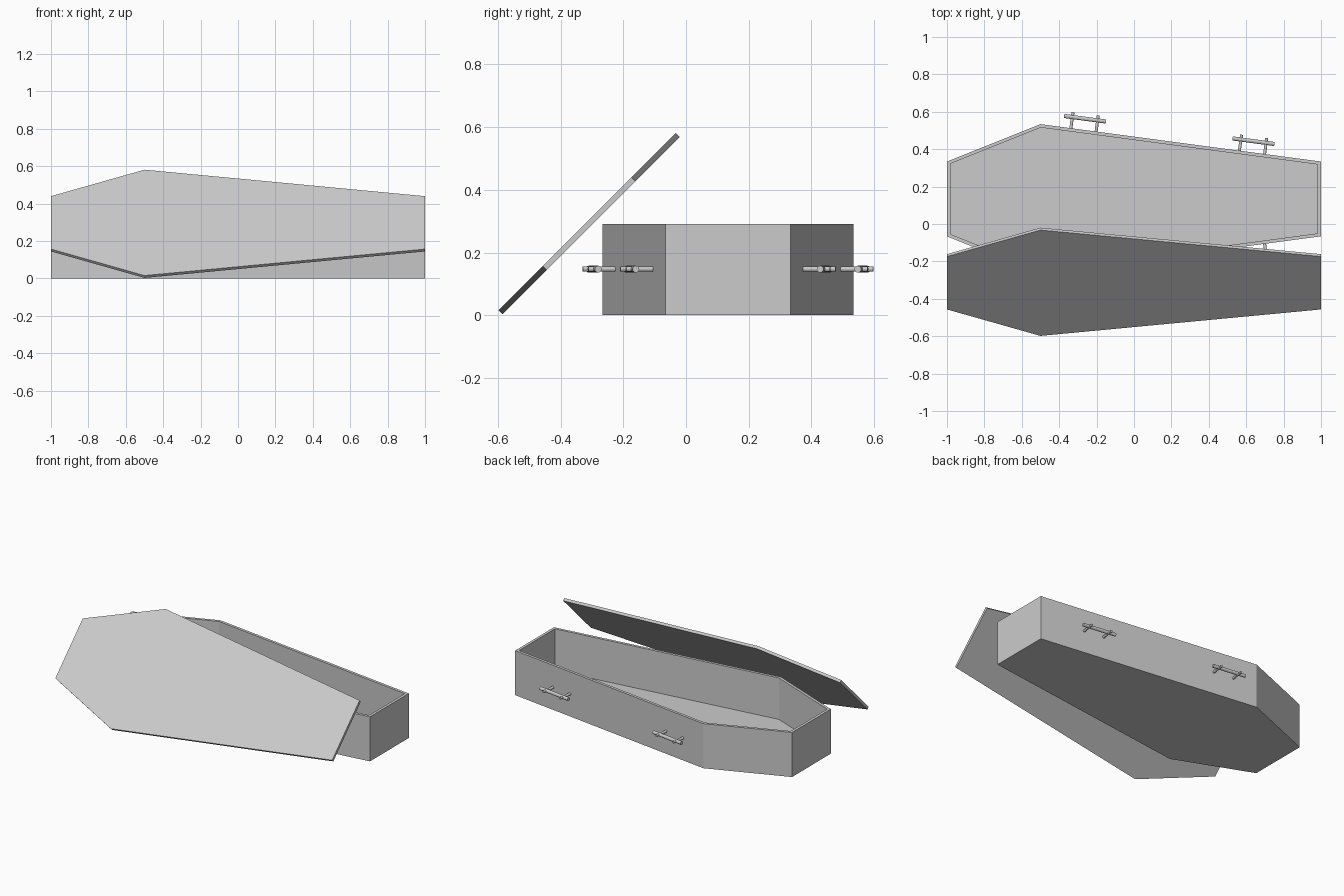
import bpy, bmesh
from math import radians
from mathutils import Vector, Matrix

if "Cube" in bpy.data.objects:
    bpy.data.objects.remove(bpy.data.objects["Cube"])

OUTLINE = [(-1, -0.2), (-0.5, -0.4), (1, -0.2), (1, 0.2), (-0.5, 0.4), (-1, 0.2)]
CENTRE_Y = 0.134
HEIGHT = 0.291
WALL = 0.018


def finish(bm, name):
    bmesh.ops.recalc_face_normals(bm, faces=bm.faces[:])
    mesh = bpy.data.meshes.new(name)
    bm.to_mesh(mesh)
    bm.free()
    ob = bpy.data.objects.new(name, mesh)
    bpy.context.collection.objects.link(ob)
    return ob


def prism(bm, z0, z1):
    """Six-sided prism from the outline; returns its top face."""
    low = [bm.verts.new((x, y, z0)) for x, y in OUTLINE]
    high = [bm.verts.new((x, y, z1)) for x, y in OUTLINE]
    n = len(OUTLINE)
    for i in range(n):
        j = (i + 1) % n
        bm.faces.new((low[i], low[j], high[j], high[i]))
    bm.faces.new(low[::-1])
    return bm.faces.new(high)


def rod(bm, a, b, radius):
    a, b = Vector(a), Vector(b)
    d = b - a
    m = Matrix.Translation((a + b) / 2) @ d.to_track_quat('Z', 'Y').to_matrix().to_4x4()
    bmesh.ops.create_cone(bm, cap_ends=True, segments=12, radius1=radius,
                          radius2=radius, depth=d.length, matrix=m)


# Open box: prism with its top inset and sunk to the floor
bm = bmesh.new()
top = prism(bm, 0, HEIGHT)
bm.normal_update()
bmesh.ops.inset_region(bm, faces=[top], thickness=WALL, use_even_offset=True)
floor = bmesh.ops.extrude_discrete_faces(bm, faces=[top])['faces'][0]
bmesh.ops.translate(bm, verts=floor.verts[:], vec=(0, 0, 0.02 - HEIGHT))
box = finish(bm, "coffin_box")
box.location.y = CENTRE_Y

# Lid leaning at 45 degrees in front of the box
bm = bmesh.new()
prism(bm, -0.009, 0.009)
lid = finish(bm, "coffin_lid")
lid.location = (0, -0.309, 0.292)
lid.rotation_euler.x = radians(45)

# Two handles on each long side: a bar carried by two posts
along = Vector((1.5, -0.2, 0)).normalized()
out = Vector((0.2, 1.5, 0)).normalized()
for end, x in (("head", -0.27), ("foot", 0.631)):
    base = Vector((x, 0.4 - (x + 0.5) * 0.2 / 1.5, 0.147))
    for side, sign in (("back", 1), ("front", -1)):
        bm = bmesh.new()
        bar = base + out * 0.06
        rod(bm, bar - along * 0.113, bar + along * 0.113, 0.011)
        for s in (-0.068, 0.068):
            p = base + along * s
            rod(bm, p - out * 0.005, p + out * 0.086, 0.008)
        bmesh.ops.scale(bm, vec=(1, sign, 1), verts=bm.verts[:])
        handle = finish(bm, f"handle_{side}_{end}")
        handle.location.y = CENTRE_Y
